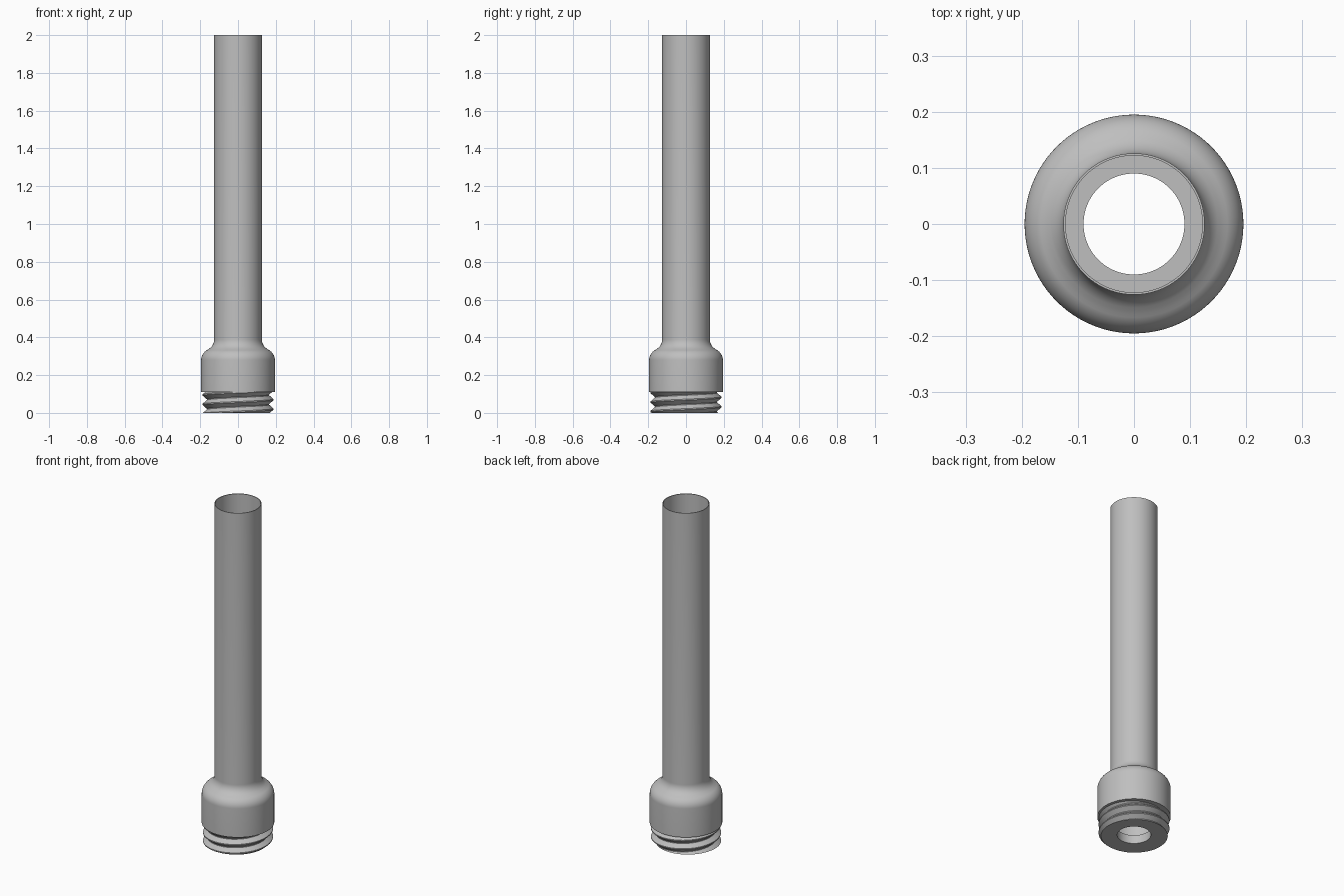
import bpy, bmesh
from math import sin, cos, pi, radians
from mathutils import Vector

cube = bpy.data.objects.get("Cube")
if cube:
    bpy.data.objects.remove(cube, do_unlink=True)

GREY = (0.52, 0.52, 0.52, 1)
metal = bpy.data.materials.new("grey metal")
metal.use_nodes = True
metal.diffuse_color = GREY
metal.node_tree.nodes["Principled BSDF"].inputs["Base Color"].default_value = GREY


def finish(bm, name, angle):
    bmesh.ops.recalc_face_normals(bm, faces=bm.faces[:])
    mesh = bpy.data.meshes.new(name)
    bm.to_mesh(mesh)
    bm.free()
    mesh.materials.append(metal)
    obj = bpy.data.objects.new(name, mesh)
    bpy.context.collection.objects.link(obj)
    bpy.ops.object.select_all(action='DESELECT')
    obj.select_set(True)
    bpy.context.view_layer.objects.active = obj
    bpy.ops.object.shade_smooth_by_angle(angle=radians(angle))
    return obj


def arc(cx, cz, r, start, end, steps=10):
    angles = [radians(start + (end - start) * i / steps) for i in range(steps + 1)]
    return [(cx + r * cos(a), cz + r * sin(a)) for a in angles]


def lathe(name, profile, segments=96):
    """Revolve a closed (radius, height) outline about z."""
    bm = bmesh.new()
    verts = [bm.verts.new((r, 0, z)) for r, z in profile]
    edges = [bm.edges.new((verts[i - 1], v)) for i, v in enumerate(verts)]
    bmesh.ops.spin(bm, geom=verts + edges, cent=(0, 0, 0), axis=(0, 0, 1),
                   angle=2 * pi, steps=segments, use_merge=True)
    bmesh.ops.remove_doubles(bm, verts=bm.verts[:], dist=1e-5)
    return finish(bm, name, 30)


CORE, CREST, COLLAR_Z = 0.165, 0.188, 0.11
TUBE, INNER, BORE, LEDGE_Z = 0.126, 0.122, 0.09, 0.05

# Thin tube, rounded shoulder, collar and threaded neck with a stepped bore
shoulder = arc(0.135, 0.28, 0.06, 0, 64.7) + arc(0.186, 0.39, 0.06, 244.7, 180)[1:]
outline = [(BORE, 0), (CORE, 0), (CORE, COLLAR_Z), (0.195, COLLAR_Z)]
outline += shoulder
outline += [(TUBE, 2), (INNER, 2), (INNER, LEDGE_Z), (BORE, LEDGE_Z)]
lathe("tube_and_collar", outline)


# Helical screw thread, trimmed flat at the base and under the collar
def screw_thread(pitch=0.05, start_z=0.02, segments=72):
    section = [(CORE - 0.01, -0.023), (CORE, -0.023), (CREST, -0.003),
               (CREST, 0.003), (CORE, 0.023), (CORE - 0.01, 0.023)]
    bm = bmesh.new()
    rings = []
    for i in range(-segments, 3 * segments + 1):
        a = 2 * pi * i / segments
        z = start_z + pitch * i / segments
        rings.append([bm.verts.new((r * cos(a), r * sin(a), z + h)) for r, h in section])
    for low, high in zip(rings, rings[1:]):
        for k in range(len(section)):
            bm.faces.new((low[k - 1], low[k], high[k], high[k - 1]))
    for z, up in ((0, -1), (COLLAR_Z, 1)):
        cut = bmesh.ops.bisect_plane(
            bm, geom=bm.verts[:] + bm.edges[:] + bm.faces[:],
            plane_co=(0, 0, z), plane_no=Vector((0, 0, up)), clear_outer=True)
        rim = [e for e in cut["geom_cut"] if isinstance(e, bmesh.types.BMEdge)]
        bmesh.ops.triangle_fill(bm, edges=rim, use_beauty=True)
    finish(bm, "screw_thread", 30)


screw_thread()
